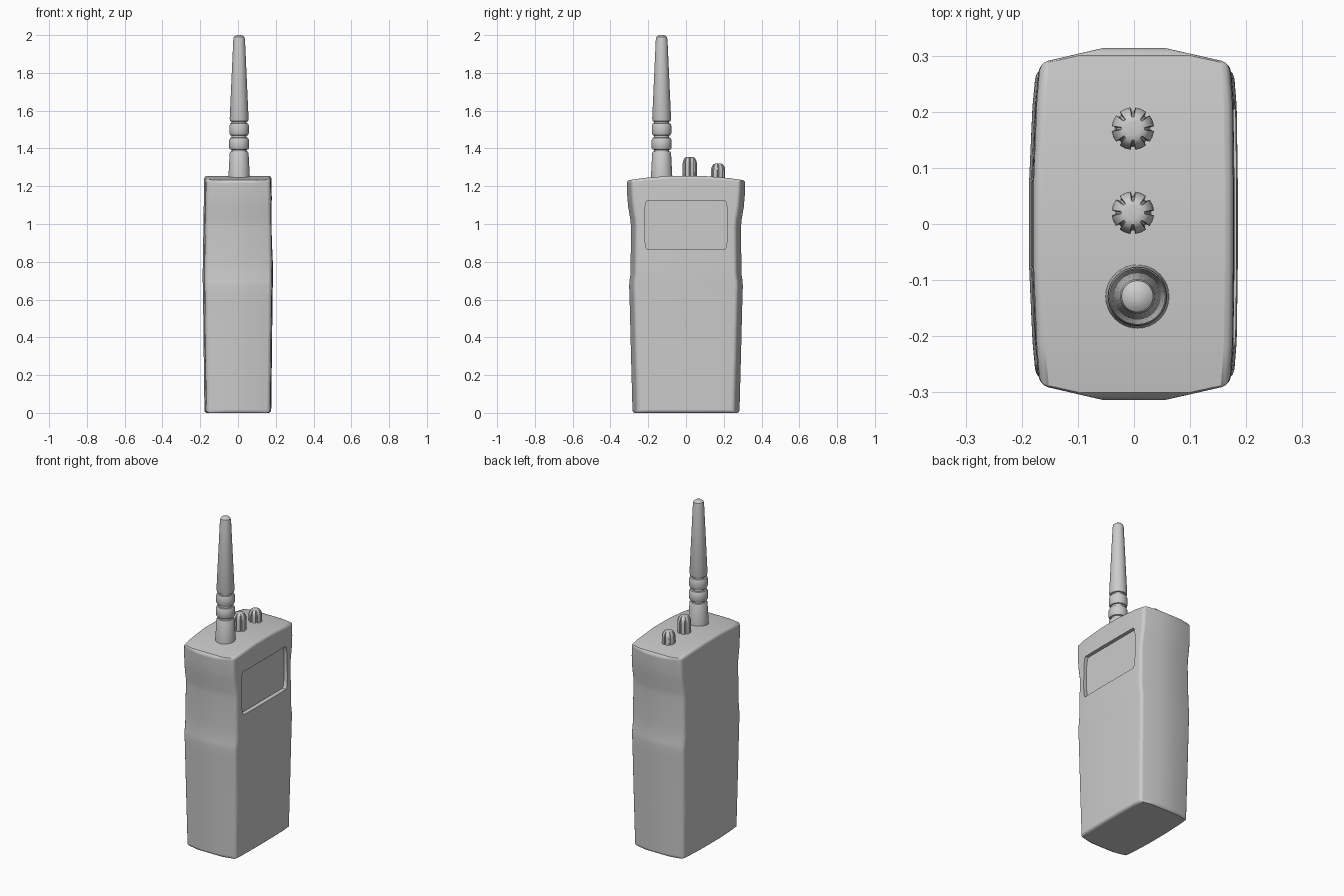
import bpy, bmesh
from math import sin, cos, radians, tau

if "Cube" in bpy.data.objects:
    bpy.data.objects.remove(bpy.data.objects["Cube"])


def finish(name, bm, angle=35):
    bmesh.ops.recalc_face_normals(bm, faces=bm.faces)
    me = bpy.data.meshes.new(name)
    bm.to_mesh(me)
    bm.free()
    ob = bpy.data.objects.new(name, me)
    bpy.context.collection.objects.link(ob)
    smooth(ob, angle)
    return ob


def smooth(ob, angle):
    bpy.ops.object.select_all(action='DESELECT')
    ob.select_set(True)
    bpy.context.view_layer.objects.active = ob
    bpy.ops.object.shade_smooth_by_angle(angle=radians(angle))


def loft(bm, rings, caps=(True, True)):
    """Skin a stack of equal-length point rings."""
    vs = [[bm.verts.new(p) for p in r] for r in rings]
    n = len(vs[0])
    for a, b in zip(vs, vs[1:]):
        for i in range(n):
            j = (i + 1) % n
            bm.faces.new((a[i], a[j], b[j], b[i]))
    if caps[0]:
        bm.faces.new(vs[0][::-1])
    if caps[1]:
        bm.faces.new(vs[-1])
    return vs


# Body: faceted oval section, waisted upwards, with arched top
def top_z(y):
    return 1.257 - 0.026 * (y / 0.31) ** 2


def section(z, h, s):
    ys = [-h, -h + 0.026, -0.7 * h, -0.25 * h]
    ys += [-y for y in reversed(ys)]
    right = [0.058, 0.178, 0.183, 0.185]
    left = [0.058, 0.175, 0.181, 0.187]
    right += right[::-1]
    left += left[::-1]
    pts = [(x * s, y) for x, y in zip(right, ys)]
    pts += [(-x * s, y) for x, y in reversed(list(zip(left, ys)))]
    return [(x, y, top_z(y) if z is None else z) for x, y in pts]


levels = [(0, .283, .95), (.3, .291, .97), (.62, .299, .99), (.67, .301, .995),
          (.70, .299, 1), (.74, .293, 1), (.80, .293, .995), (.98, .291, .98),
          (1.02, .294, .975), (1.09, .306, .97), (1.16, .312, .965), (None, .314, .955)]
bm = bmesh.new()
rings = loft(bm, [section(*l) for l in levels], (False, False))
for ring in (rings[0], rings[-1]):
    n = len(ring)
    for i in range(n // 2 - 1):
        bm.faces.new((ring[i], ring[i + 1], ring[n - 2 - i], ring[n - 1 - i]))
body = finish("body", bm)
bev = body.modifiers.new("soft_edges", 'BEVEL')
bev.width = 0.014
bev.segments = 3
bev.limit_method = 'ANGLE'
bev.angle_limit = radians(35)

# Recessed display window on the right side
half = [(.205, .865), (.213, .878), (.22, .93), (.22, 1.07), (.213, 1.113), (.205, 1.125)]
outline = half + [(-y, z) for y, z in reversed(half)]
bm = bmesh.new()
loft(bm, [[(x, y, z) for y, z in outline] for x in (.157, .3)])
cutter = finish("window_cutter", bm)
cutter.hide_render = True
cut = body.modifiers.new("window", 'BOOLEAN')
cut.operation = 'DIFFERENCE'
cut.solver = 'EXACT'
cut.object = cutter
bpy.context.view_layer.objects.active = body
for m in ("soft_edges", "window"):
    bpy.ops.object.modifier_apply(modifier=m)
bpy.data.objects.remove(cutter)
smooth(body, 35)

# Antenna: turned profile with two collar rings
profile = [(.058, 1.23), (.056, 1.26), (.050, 1.375), (.046, 1.383), (.040, 1.385),
           (.040, 1.393), (.048, 1.395), (.053, 1.405), (.053, 1.442), (.047, 1.456),
           (.040, 1.458), (.040, 1.468), (.047, 1.470), (.052, 1.482), (.052, 1.518),
           (.047, 1.532), (.040, 1.534), (.040, 1.542), (.047, 1.544), (.050, 1.556),
           (.031, 1.975), (.028, 1.990), (.018, 1.998), (.006, 2.0)]
bm = bmesh.new()
loft(bm, [[(.006 + r * cos(tau * i / 32), -.129 + r * sin(tau * i / 32), z)
           for i in range(32)] for r, z in profile])
finish("antenna", bm)


# Control knobs: eight ribs parted by narrow grooves, domed top
def knob(name, y, top):
    prof = [(.038, .033, 1.22), (.038, .030, top - .035), (.036, .028, top - .022),
            (.029, .024, top - .008), (.022, .0205, top - .002), (.013, .013, top)]
    rings = []
    for ro, ri, z in prof:
        ring = []
        for k in range(8):
            for off, r in ((-4, ri), (4, ri), (7, ro), (22.5, ro), (38, ro)):
                a = radians(k * 45 + off)
                ring.append((-.002 + r * cos(a), y + r * sin(a), z))
        rings.append(ring)
    bm = bmesh.new()
    loft(bm, rings)
    finish(name, bm, 30)


knob("volume_knob", .02, 1.355)
knob("channel_knob", .17, 1.32)
